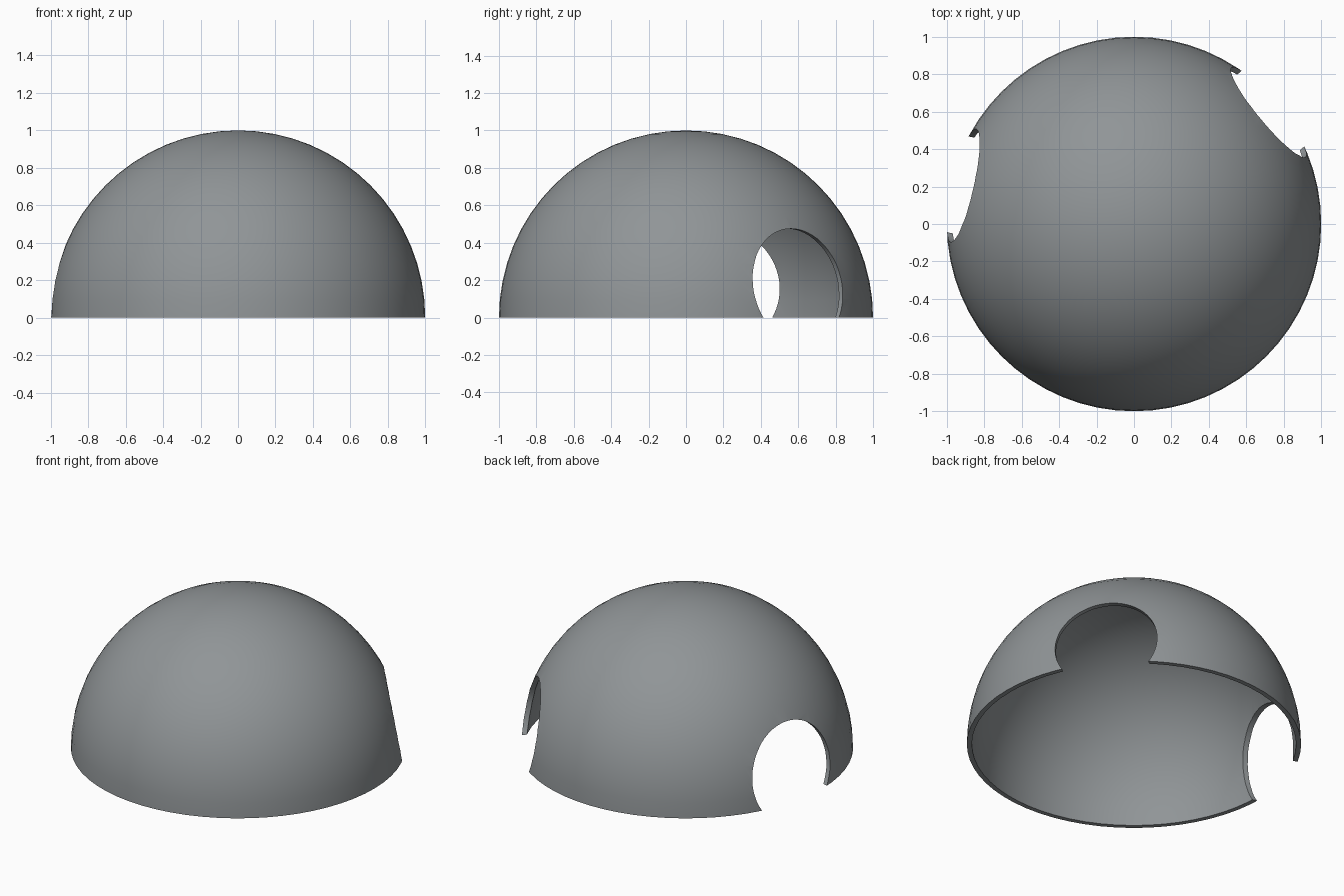
import bpy, bmesh, math
from mathutils import Matrix

if "Cube" in bpy.data.objects:
    bpy.data.objects.remove(bpy.data.objects["Cube"])

OUTER, INNER = 1.0, 0.97      # shell radii
SEGMENTS, RINGS = 64, 16      # around, and from base to top
HOLE_RADIUS, HOLE_HEIGHT = 0.31, 0.165

grey = bpy.data.materials.new("slate grey")
grey.diffuse_color = (0.28, 0.30, 0.31, 1)
grey.use_nodes = True
grey.node_tree.nodes["Principled BSDF"].inputs["Base Color"].default_value = grey.diffuse_color


def add_object(name, bm):
    bmesh.ops.recalc_face_normals(bm, faces=bm.faces)
    mesh = bpy.data.meshes.new(name)
    bm.to_mesh(mesh)
    bm.free()
    mesh.materials.append(grey)
    ob = bpy.data.objects.new(name, mesh)
    bpy.context.collection.objects.link(ob)
    return ob


# Hollow dome: outer arc up, inner arc down, spun around z
bm = bmesh.new()
angles = [math.pi / 2 * i / RINGS for i in range(RINGS + 1)]
profile = [(OUTER * math.cos(a), OUTER * math.sin(a)) for a in angles]
inner = [(INNER * math.cos(a), INNER * math.sin(a)) for a in angles]
outer_verts = [bm.verts.new((x, 0, z)) for x, z in profile]
inner_verts = [bm.verts.new((x, 0, z)) for x, z in inner]
edges = [bm.edges.new(pair) for arc in (outer_verts, inner_verts)
         for pair in zip(arc, arc[1:])]
edges.append(bm.edges.new((outer_verts[0], inner_verts[0])))
bmesh.ops.spin(bm, geom=outer_verts + inner_verts + edges, cent=(0, 0, 0),
               axis=(0, 0, 1), angle=2 * math.pi, steps=SEGMENTS, use_merge=True)
bmesh.ops.remove_doubles(bm, verts=bm.verts, dist=1e-4)
bmesh.ops.dissolve_degenerate(bm, edges=bm.edges, dist=1e-5)
dome = add_object("dome_shell", bm)

bpy.context.view_layer.objects.active = dome
dome.select_set(True)

# Two round doorways cut radially through the wall
for direction in (39.7, 167.3):
    bm = bmesh.new()
    place = (Matrix.Rotation(math.radians(direction), 4, 'Z')
             @ Matrix.Translation((0.95, 0, HOLE_HEIGHT))
             @ Matrix.Rotation(math.pi / 2, 4, 'Y'))
    bmesh.ops.create_cone(bm, cap_ends=True, segments=64, radius1=HOLE_RADIUS,
                          radius2=HOLE_RADIUS, depth=0.7, matrix=place)
    cutter = add_object("doorway_cutter", bm)
    cutter.hide_render = True
    mod = dome.modifiers.new("doorway", 'BOOLEAN')
    mod.operation = 'DIFFERENCE'
    mod.solver = 'EXACT'
    mod.object = cutter
    bpy.ops.object.modifier_apply(modifier=mod.name)
    bpy.data.objects.remove(cutter)

bpy.ops.object.shade_smooth_by_angle(angle=math.radians(30))
